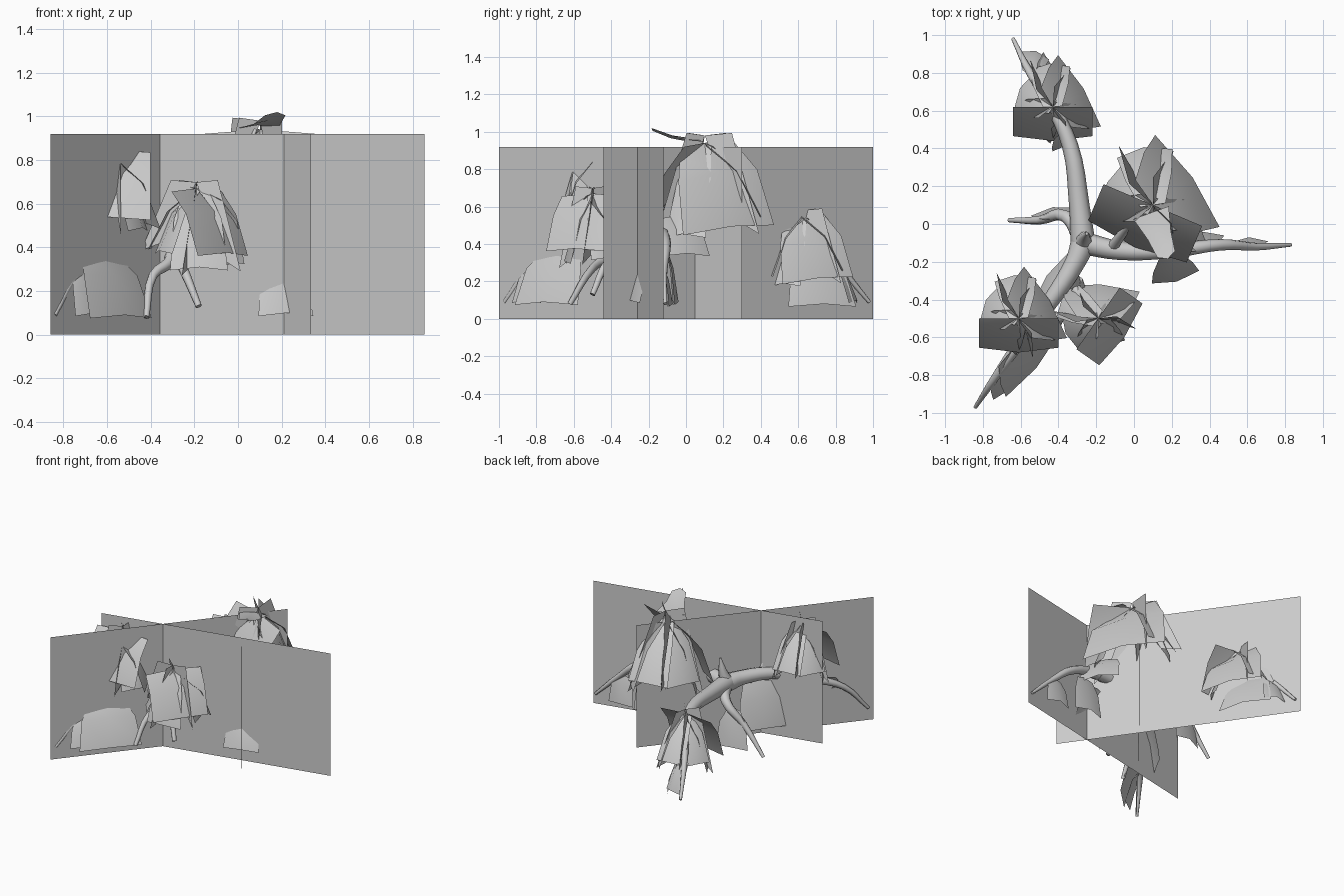
import bpy, bmesh, math
from mathutils import Vector, Matrix

cube = bpy.data.objects.get("Cube")
if cube:
    bpy.data.objects.remove(cube)

grey = bpy.data.materials.new("plain_grey")
grey.use_nodes = True
grey.diffuse_color = (0.6, 0.6, 0.6, 1)
grey.node_tree.nodes["Principled BSDF"].inputs["Base Color"].default_value = (0.6, 0.6, 0.6, 1)


def finish(name, bm, smooth=False):
    mesh = bpy.data.meshes.new(name)
    bm.to_mesh(mesh)
    bm.free()
    mesh.materials.append(grey)
    for face in mesh.polygons:
        face.use_smooth = smooth
    obj = bpy.data.objects.new(name, mesh)
    bpy.context.collection.objects.link(obj)


# Three crossing upright cards
def card(name, a, b, height=0.92):
    bm = bmesh.new()
    bm.faces.new([bm.verts.new((p[0], p[1], z))
                  for p, z in ((a, 0), (b, 0), (b, height), (a, height))])
    finish(name, bm)


card("diagonal_card", (-0.86, -1), (0.2, 0.3))
card("wide_card", (-0.8, -0.48), (0.855, -0.12))
card("cross_card", (0.335, -0.44), (-0.67, 1))


# Tapered branches, swept along a smooth path
def branch(name, points, r0, r1):
    curve = bpy.data.curves.new(name, "CURVE")
    curve.dimensions = "3D"
    curve.bevel_depth = 1
    curve.bevel_resolution = 2
    curve.use_fill_caps = True
    curve.resolution_u = 4
    spline = curve.splines.new("BEZIER")
    spline.bezier_points.add(len(points) - 1)
    for i, p in enumerate(points):
        bp = spline.bezier_points[i]
        bp.co = p
        bp.handle_left_type = bp.handle_right_type = "AUTO"
        bp.radius = r0 + (r1 - r0) * i / (len(points) - 1)
    curve.materials.append(grey)
    obj = bpy.data.objects.new(name, curve)
    bpy.context.collection.objects.link(obj)


hub = (-0.27, -0.1, 0.46)
branch("back_branch", [hub, (-0.29, 0.1, 0.47), (-0.34, 0.42, 0.48), (-0.45, 0.65, 0.44),
                       (-0.55, 0.8, 0.3), (-0.64, 0.98, 0.09)], 0.065, 0.01)
branch("front_branch", [hub, (-0.31, -0.2, 0.47), (-0.45, -0.42, 0.46), (-0.6, -0.62, 0.38),
                        (-0.74, -0.82, 0.28), (-0.84, -0.97, 0.09)], 0.065, 0.01)
branch("left_branch", [hub, (-0.08, -0.14, 0.47), (0.2, -0.14, 0.47), (0.46, -0.11, 0.4),
                       (0.65, -0.12, 0.25), (0.83, -0.11, 0.08)], 0.06, 0.01)
branch("right_branch", [hub, (-0.36, 0.04, 0.4), (-0.5, 0.02, 0.25), (-0.66, 0.02, 0.05)], 0.045, 0.012)
branch("front_twig", [(-0.33, -0.25, 0.46), (-0.31, -0.4, 0.34), (-0.39, -0.5, 0.27), (-0.42, -0.62, 0.08)], 0.035, 0.014)
branch("inner_twig", [(-0.3, -0.3, 0.4), (-0.25, -0.42, 0.3), (-0.18, -0.5, 0.13)], 0.03, 0.015)
branch("top_stub", [hub, (-0.26, -0.07, 0.55), (-0.25, -0.05, 0.66)], 0.055, 0.008)
branch("left_stem", [(-0.12, -0.13, 0.47), (-0.02, 0, 0.7), (0.08, 0.09, 0.94)], 0.03, 0.008)
branch("front_stem", [(-0.45, -0.42, 0.46), (-0.55, -0.48, 0.65), (-0.6, -0.5, 0.84)], 0.025, 0.008)
branch("inner_stem", [(-0.31, -0.35, 0.42), (-0.22, -0.45, 0.55), (-0.18, -0.5, 0.66)], 0.025, 0.008)


# A folded leaf card: short sloping top, long hanging end, light middle crease
def leaf(bm, yaw, root, tip, reach, drop, skew=0.0):
    turn = Matrix.Rotation(math.radians(yaw), 3, "Z")
    grid = []
    for out, fall, wide in ((0, 0, 0), (0.55, 0.35, 0.7), (1, 1, 1)):
        half = (root + (tip - root) * wide) / 2
        grid.append([bm.verts.new(turn @ Vector((
            reach * out - 0.025 * abs(u) * out, u * half,
            skew * u * (1 - 0.5 * wide) - drop * fall - 0.015 * abs(u))))
            for u in (-1, 0, 1)])
    for a, b in zip(grid, grid[1:]):
        for j in range(2):
            bm.faces.new((a[j], b[j], b[j + 1], a[j + 1]))


# A narrow leaf standing edge-on to the ring
def blade(bm, yaw, reach, drop):
    turn = Matrix.Rotation(math.radians(yaw), 3, "Z")
    outline = ((0, 0, 0.03), (reach * 0.45, 0.03, 0.04), (reach, -0.02, -drop), (reach * 0.55, 0.02, -drop * 0.85))
    bm.faces.new([bm.verts.new(turn @ Vector(p)) for p in outline])


# Tufts: the same ring of leaves, moved, turned and scaled, plus one broad face leaf
RING = [(31, 0.24, 0.44, 0.19, 0.33, 0.04),
        (95, 0.1, 0.22, 0.23, 0.28), (150, 0.08, 0.2, 0.2, 0.3),
        (-30, 0.06, 0.18, 0.2, 0.36), (-140, 0.12, 0.28, 0.16, 0.38)]
BLADES = [(120, 0.27, 0.3), (-65, 0.22, 0.4), (70, 0.23, 0.36), (-160, 0.2, 0.42)]


def tuft(name, place, yaw, scale, face=-90):
    bm = bmesh.new()
    leaf(bm, face, 0.42, 0.42, 0.18, 0.31)
    for spec in RING:
        leaf(bm, *spec)
    for spec in BLADES:
        blade(bm, *spec)
    move = Matrix.Translation(place) @ Matrix.Rotation(math.radians(yaw), 4, "Z") @ Matrix.Scale(scale, 4)
    bmesh.ops.transform(bm, matrix=move, verts=bm.verts)
    finish(name, bm, True)


tuft("back_tuft", (-0.43, 0.62, 0.55), 0, 1)
tuft("front_tuft", (-0.61, -0.5, 0.85), 0, 1)
tuft("inner_tuft", (-0.19, -0.5, 0.67), 55, 0.95)
tuft("left_tuft", (0.1, 0.1, 0.94), 4, 1.35, -117)


# Low hanging leaves under the branches
def low_leaf(name, place, *spec):
    bm = bmesh.new()
    leaf(bm, *spec)
    bmesh.ops.translate(bm, vec=place, verts=bm.verts)
    finish(name, bm, True)


low_leaf("front_low_leaf", (-0.64, -0.66, 0.39), -40, 0.24, 0.44, 0.16, 0.3)
low_leaf("front_tip_leaf", (-0.72, -0.8, 0.3), -45, 0.1, 0.22, 0.1, 0.2)
low_leaf("inner_low_leaf", (-0.38, -0.33, 0.42), 145, 0.24, 0.34, 0.1, 0.32)
low_leaf("back_low_leaf", (-0.5, 0.68, 0.36), 25, 0.14, 0.4, 0.14, 0.28)
low_leaf("back_tip_leaf", (-0.55, 0.8, 0.3), 75, 0.08, 0.16, 0.12, 0.2)
low_leaf("back_inner_leaf", (-0.4, 0.47, 0.4), -50, 0.06, 0.16, 0.07, 0.3)
low_leaf("left_low_leaf", (0.19, -0.17, 0.38), -75, 0.12, 0.26, 0.14, 0.28)
low_leaf("left_side_leaf", (0.22, -0.06, 0.55), 30, 0.2, 0.3, 0.14, 0.2)
low_leaf("left_inner_leaf", (0.36, -0.1, 0.37), 92, 0.14, 0.24, 0.06, 0.28)
low_leaf("left_tip_leaf", (0.61, -0.12, 0.28), 92, 0.1, 0.2, 0.05, 0.2)
low_leaf("right_low_leaf", (-0.42, 0.03, 0.36), 100, 0.1, 0.24, 0.06, 0.27)

# Flat leaf rising over the left tuft
low_leaf("left_top_leaf", (0.09, 0.06, 0.96), -70, 0.2, 0.1, 0.26, -0.06)
